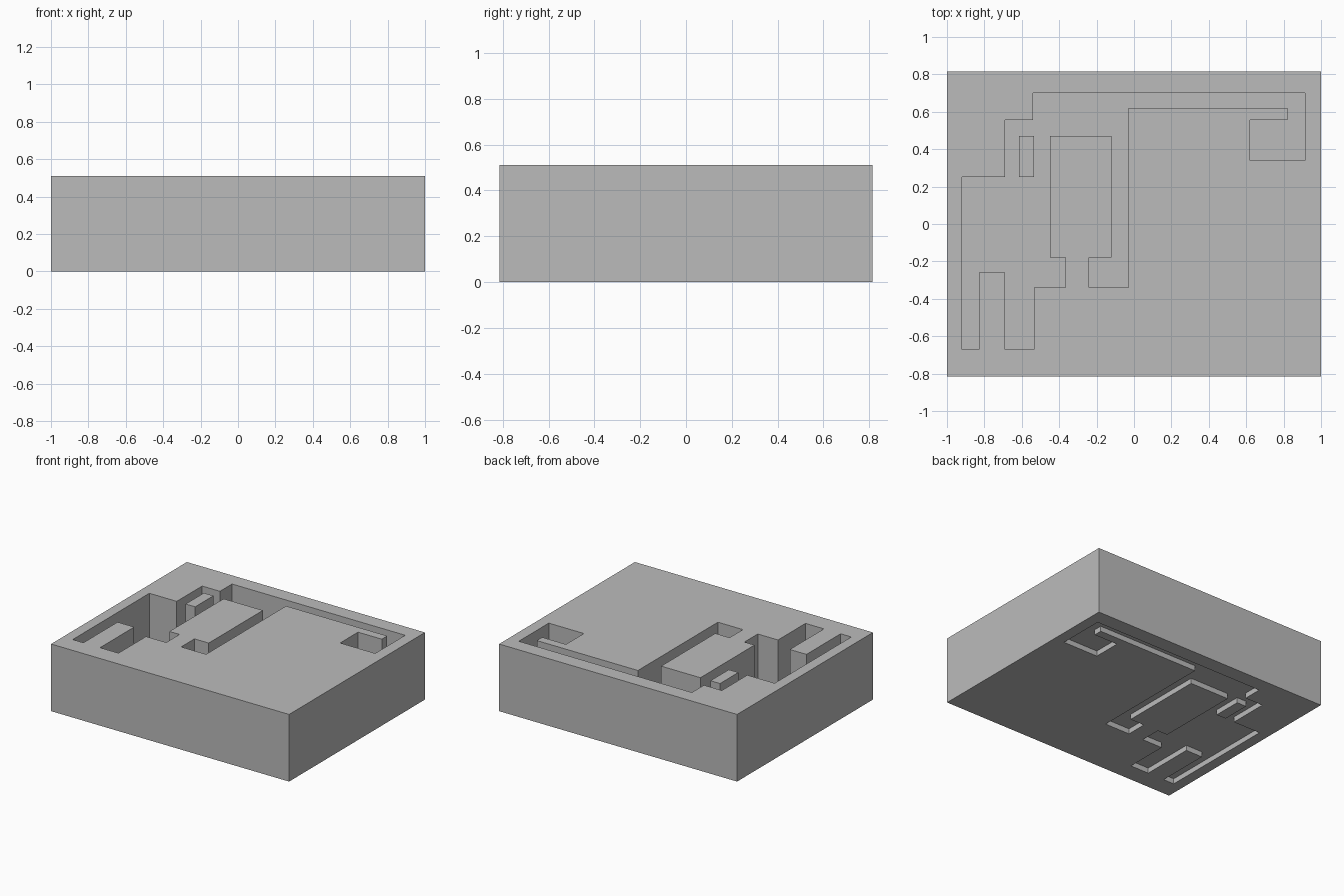
import bpy
import bmesh

old = bpy.data.objects.get("Cube")
if old:
    bpy.data.objects.remove(old, do_unlink=True)

HALF_X, HALF_Y, HEIGHT = 1.0, 0.815, 0.51
FLOOR_LOW, FLOOR_HIGH = 0.04, 0.08

grey = bpy.data.materials.new("plain grey")
grey.use_nodes = True
colour = (0.5, 0.5, 0.5, 1)
grey.diffuse_color = colour
grey.node_tree.nodes["Principled BSDF"].inputs["Base Color"].default_value = colour


def prism(name, outline, bottom, top):
    """Extrude a flat outline straight up between two heights."""
    bm = bmesh.new()
    base = bm.faces.new([bm.verts.new((x, y, bottom)) for x, y in outline])
    result = bmesh.ops.extrude_face_region(bm, geom=[base], use_keep_orig=True)
    raised = [item for item in result["geom"] if isinstance(item, bmesh.types.BMVert)]
    bmesh.ops.translate(bm, verts=raised, vec=(0, 0, top - bottom))
    bmesh.ops.recalc_face_normals(bm, faces=bm.faces)
    mesh = bpy.data.meshes.new(name)
    bm.to_mesh(mesh)
    bm.free()
    mesh.materials.append(grey)
    obj = bpy.data.objects.new(name, mesh)
    bpy.context.collection.objects.link(obj)
    return obj


def rectangle(x0, x1, y0, y1):
    return [(x0, y0), (x1, y0), (x1, y1), (x0, y1)]


def carve(target, cutter):
    """Cut one solid out of another and discard the cutter."""
    cutter.hide_render = True
    modifier = target.modifiers.new("carve", "BOOLEAN")
    modifier.operation = "DIFFERENCE"
    modifier.solver = "EXACT"
    modifier.object = cutter
    bpy.context.view_layer.objects.active = target
    bpy.ops.object.modifier_apply(modifier=modifier.name)
    bpy.data.objects.remove(cutter, do_unlink=True)


# Stepped channel outline, listed clockwise from its upper left corner
channel = [
    (-.54, .70), (.915, .70), (.915, .34), (.62, .34), (.62, .555), (.82, .555),
    (.82, .62), (-.03, .62), (-.03, -.34), (-.24, -.34), (-.24, -.18),
    (-.12, -.18), (-.12, .47), (-.45, .47), (-.45, -.18), (-.365, -.18),
    (-.365, -.34), (-.535, -.34), (-.535, -.67), (-.69, -.67), (-.69, -.26),
    (-.83, -.26), (-.83, -.67), (-.92, -.67), (-.92, .25), (-.69, .25),
    (-.69, .555), (-.54, .555),
]

# Block with a deep channel above and the same channel cut shallow below
block = prism("block", rectangle(-HALF_X, HALF_X, -HALF_Y, HALF_Y), 0, HEIGHT)
carve(block, prism("deep_channel_cutter", channel, FLOOR_HIGH, HEIGHT + 0.1))
carve(block, prism("shallow_channel_cutter", channel, -0.1, FLOOR_LOW))

# Small free-standing post inside the channel
prism("island_post", rectangle(-.615, -.535, .25, .47), 0, HEIGHT)
